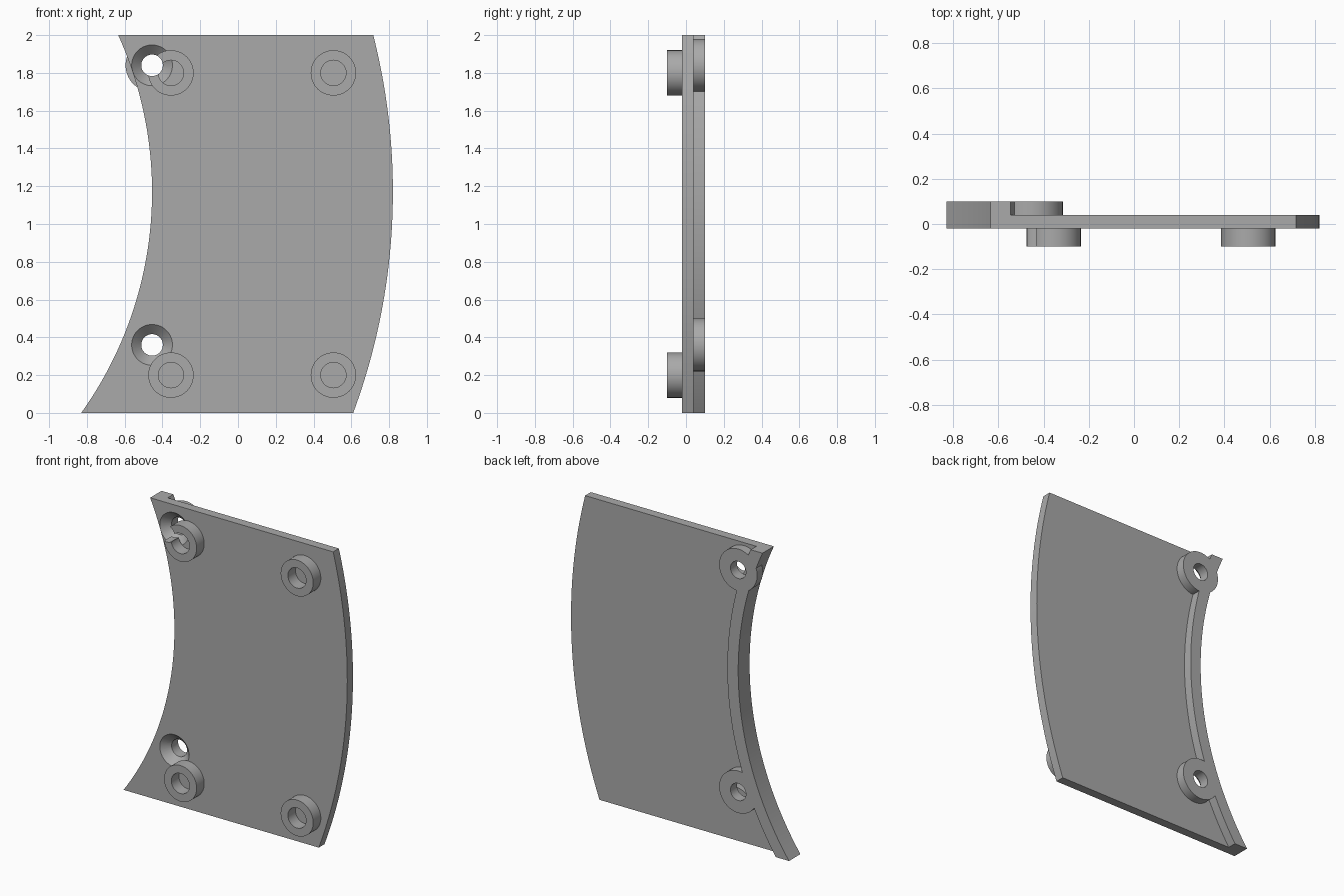
import bpy, bmesh
from math import sin, cos, pi, sqrt

if "Cube" in bpy.data.objects:
    bpy.data.objects.remove(bpy.data.objects["Cube"])

GREY = (0.40, 0.40, 0.40, 1.0)
grey = bpy.data.materials.new("plain grey")
grey.use_nodes = True
grey.diffuse_color = GREY
grey.node_tree.nodes["Principled BSDF"].inputs["Base Color"].default_value = GREY


def loft(name, front, y0, back, y1):
    """Solid between two matching (x, z) outlines at depths y0 and y1."""
    bm = bmesh.new()
    a = [bm.verts.new((x, y0, z)) for x, z in front]
    b = [bm.verts.new((x, y1, z)) for x, z in back]
    bm.faces.new(a)
    bm.faces.new(b[::-1])
    n = len(a)
    for i in range(n):
        j = (i + 1) % n
        bm.faces.new((a[j], a[i], b[i], b[j]))
    bmesh.ops.recalc_face_normals(bm, faces=bm.faces)
    mesh = bpy.data.meshes.new(name)
    bm.to_mesh(mesh)
    bm.free()
    mesh.materials.append(grey)
    obj = bpy.data.objects.new(name, mesh)
    bpy.context.collection.objects.link(obj)
    return obj


def prism(name, outline, y0, y1):
    return loft(name, outline, y0, outline, y1)


def circle(x, z, r, n=64):
    return [(x + r * cos(2 * pi * i / n), z + r * sin(2 * pi * i / n)) for i in range(n)]


def arc_edge(cx, r, n=48):
    """Curved side edge from the bottom to the top."""
    zs = [2 * i / n for i in range(n + 1)]
    return [(cx + sqrt(r * r - (z - 1.17) ** 2), z) for z in zs]


def boolean(target, tool, operation="DIFFERENCE"):
    mod = target.modifiers.new("boolean", "BOOLEAN")
    mod.operation, mod.solver, mod.object = operation, "EXACT", tool
    bpy.context.view_layer.objects.active = target
    bpy.ops.object.modifier_apply(modifier=mod.name)
    bpy.data.objects.remove(tool)


FRONT, BACK, RIM_BACK, BOSS_FRONT = -0.02, 0.04, 0.10, -0.10
SCREW_X, SCREW_Z = -0.455, (0.36, 1.84)

# Curved plate and the raised rim along its concave edge
inner = arc_edge(-2.468, 2.013)
outer = arc_edge(-2.544, 3.364)
plate = prism("plate", inner + outer[::-1], FRONT, BACK)
rim = prism("rim", inner + arc_edge(-2.468, 2.093)[::-1], BACK, RIM_BACK)

# Screw bosses behind, with countersunk holes from the front
for z in SCREW_Z:
    boolean(rim, prism("screw_boss", circle(SCREW_X, z, 0.14), BACK, RIM_BACK), "UNION")
    boolean(plate, loft("countersink", circle(SCREW_X, z, 0.118), FRONT - 0.01,
                        circle(SCREW_X, z, 0.048), BACK))

# Standoff rings on the front
parts = [plate, rim]
for side, x in (("right", -0.355), ("left", 0.505)):
    for level, z in (("lower", 0.2), ("upper", 1.8)):
        ring = prism(f"{level}_{side}_standoff", circle(x, z, 0.12), BOSS_FRONT, FRONT)
        boolean(ring, prism("bore", circle(x, z, 0.067), -0.2, 0.1))
        parts.append(ring)

# Screw holes run through everything they meet
for part in (plate, rim, bpy.data.objects["upper_right_standoff"]):
    for z in SCREW_Z:
        boolean(part, prism("screw_hole", circle(SCREW_X, z, 0.057), -0.2, 0.2))

# Smooth the round walls, keep the edges crisp
bpy.ops.object.select_all(action="DESELECT")
for part in parts:
    part.select_set(True)
bpy.context.view_layer.objects.active = plate
bpy.ops.object.shade_smooth_by_angle(angle=pi / 6)
